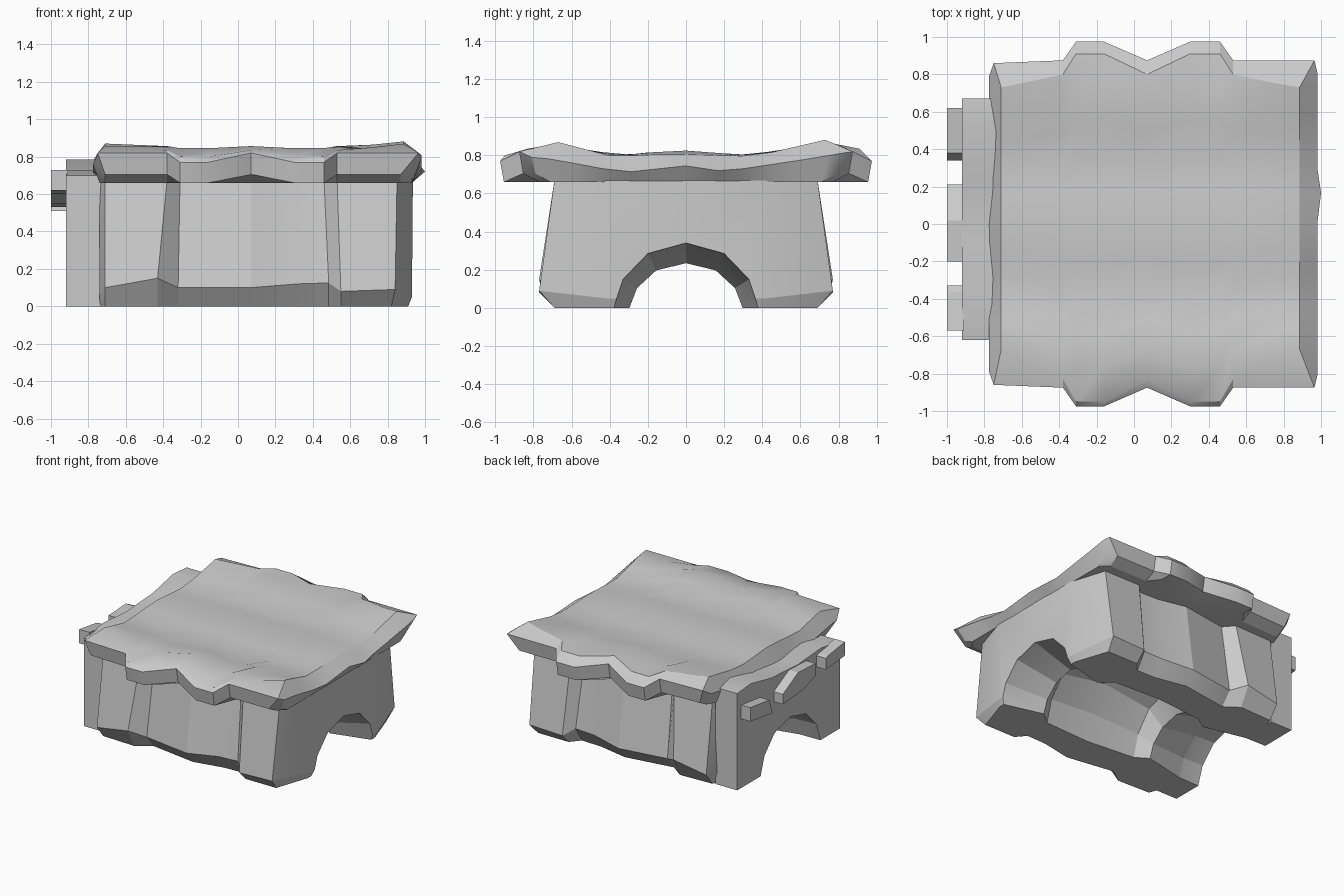
import bpy, bmesh, math

cube = bpy.data.objects.get("Cube")
if cube:
    bpy.data.objects.remove(cube)

stone = bpy.data.materials.new("grey_stone")
stone.use_nodes = True
GREY = (0.6, 0.6, 0.6, 1)
stone.diffuse_color = GREY
for node in stone.node_tree.nodes:
    if node.type == 'BSDF_PRINCIPLED':
        node.inputs["Base Color"].default_value = GREY


def finish(name, bm):
    """Turn a bmesh into a named object."""
    bmesh.ops.recalc_face_normals(bm, faces=bm.faces)
    mesh = bpy.data.meshes.new(name)
    bm.to_mesh(mesh)
    bm.free()
    mesh.materials.append(stone)
    obj = bpy.data.objects.new(name, mesh)
    bpy.context.collection.objects.link(obj)
    return obj


def activate(obj):
    bpy.ops.object.select_all(action='DESELECT')
    obj.select_set(True)
    bpy.context.view_layer.objects.active = obj


def smooth(obj, degrees):
    activate(obj)
    bpy.ops.object.shade_smooth_by_angle(angle=math.radians(degrees))


def loft(name, rings):
    """Skin a stack of equal rings and cap both ends."""
    bm = bmesh.new()
    rows = [[bm.verts.new(p) for p in ring] for ring in rings]
    n = len(rows[0])
    for a, b in zip(rows, rows[1:]):
        for i in range(n):
            j = (i + 1) % n
            bm.faces.new((a[i], a[j], b[j], b[i]))
    bm.faces.new(rows[0])
    bm.faces.new(rows[-1])
    return finish(name, bm)


def prism(name, outline, x0, x1):
    """Extrude a (y, z) outline along x."""
    return loft(name, [[(x, y, z) for y, z in outline] for x in (x0, x1)])


def lerp(table, v):
    if v <= table[0][0]:
        return table[0][1]
    for (a, p), (b, q) in zip(table, table[1:]):
        if v <= b:
            return p + (q - p) * (v - a) / (b - a)
    return table[-1][1]


# Body: corner piers with a recessed, faceted middle,
# as (x, depth, plinth x, plinth height)
wall = [(-.74, .6, -.74, .1), (-.71, .68, -.71, .1), (-.38, .69, -.43, .15),
        (-.31, .61, -.32, .1), (.07, .67, .07, .1), (.30, .62, .32, .12),
        (.46, .615, .485, .125), (.53, .69, .55, .08), (.85, .69, .84, .09),
        (.935, .42, .93, .05)]


def body_ring(level):
    points = []
    for x, d, plinth_x, h in wall:
        flare = .08 if d > .5 else 0
        if level == 0:
            points.append((plinth_x - (.02 if x > .8 else 0), d, 0))
        elif level == 1:
            points.append((plinth_x, d + flare, h))
        else:
            points.append((x, d, .67))
    return [(x, -d, z) for x, d, z in points] + [(x, d, z) for x, d, z in reversed(points)]


body = loft("body", [body_ring(i) for i in range(3)])

# End panel with an uneven top
panel = prism("end_panel", [(-.62, 0), (.67, 0), (.67, .77), (.5, .785), (.24, .73), (-.1, .71),
                            (-.38, .73), (-.62, .70)], -.92, -.73)

# Tunnel: arch that narrows at each end and widens into a vault in the middle
half = [(.38, -.1), (.38, 0), (.33, .15), (.2, .285)]
arch = half + [(0, .34)] + [(-y, z) for y, z in reversed(half)]
stations = [(1.1, 1, 1), (.92, 1, 1), (.6, .78, .69), (.5, 1, 1.15), (.1, 1.05, 1.4),
            (-.3, .95, 1.15), (-.4, .78, .69), (-.74, .98, .95), (-1.1, 1, 1)]
cutter = loft("tunnel_cutter", [[(x, y * w, z * h) for y, z in arch] for x, w, h in stations])
cutter.hide_render = True
for obj in (body, panel):
    activate(obj)
    mod = obj.modifiers.new("tunnel", 'BOOLEAN')
    mod.operation = 'DIFFERENCE'
    mod.solver = 'EXACT'
    mod.object = cutter
    bpy.ops.object.modifier_apply(modifier=mod.name)
    smooth(obj, 20)
bpy.data.objects.remove(cutter)

# Raised blocks on the end panel
prism("block_back", [(.34, .51), (.62, .55), (.62, .66), (.38, .63)], -1, -.91)
prism("block_middle", [(-.2, .6), (-.05, .55), (.21, .53), (.21, .61), (.02, .71), (-.2, .7)], -1, -.91)
prism("block_front", [(-.57, .62), (-.33, .6), (-.33, .69), (-.36, .7), (-.57, .73)], -1, -.91)

# Roof: wavy slab with a lobed, bevelled rim, as
# (inner x, rim x, rim depth, front inner depth, back inner depth, underside x)
columns = [(-.775, -.775, .79, .72, .74, -.74), (-.71, -.75, .86, .67, .73, -.71)]
for x, lobe in ((-.38, 0), (-.31, 1), (-.16, 1), (.07, 0), (.30, 1), (.46, 1), (.53, 0)):
    columns.append((x, x, .975, .95, .91, x) if lobe else (x, x, .875, .83, .80, x))
columns += [(.72, .75, .875, .74, .76, .72), (.885, .965, .875, .67, .73, .87),
            (.98, .98, .81, .72, .75, .93)]
RIM = .9
rows = [-1, -RIM, -.72, -.55, -.36, -.2, 0, .2, .36, .55, .72, RIM, 1]
crest = [(-.95, .80), (-.83, .835), (-.68, .86), (-.38, .795), (-.2, .815), (0, .825),
         (.2, .81), (.36, .80), (.73, .87), (.91, .835)]
side_edge = [(-.81, .79), (-.7, .78), (-.33, .71), (0, .745), (.2, .715), (.7, .79), (.81, .81)]
last_c, last_r = len(columns) - 1, len(rows) - 1


def roof_top(i, t):
    x, rim_x, rim, front, back, _ = columns[i]
    at_rim = abs(t) == 1
    y = rim * t if at_rim else (front if t < 0 else back) * t / RIM
    if i in (0, last_c):
        z = lerp(side_edge, y)
        return (x + (.02 if i and 0 < y < .3 else 0), y, z - (.03 if i == 0 else 0))
    if at_rim:
        return (rim_x, y, .82 - max(0, rim - .875) * .5)
    z = lerp(crest, y)
    if x > .8:
        z += .035 * abs(t) - .02
    elif rim > .9:
        z = min(z, .845)
    return (x, y, z)


def roof_bottom(i, t):
    _, _, rim, _, _, under_x = columns[i]
    at_rim = abs(t) == 1
    return (under_x, (rim - .02) * t, .705 if at_rim and rim < .9 else .66)


bm = bmesh.new()
top, bottom = [[[bm.verts.new(f(i, t)) for t in rows] for i in range(len(columns))]
               for f in (roof_top, roof_bottom)]
for g in (top, bottom):
    for i in range(last_c):
        for j in range(last_r):
            bm.faces.new((g[i][j], g[i + 1][j], g[i + 1][j + 1], g[i][j + 1]))
for i in range(last_c):
    for j in (0, last_r):
        bm.faces.new((top[i][j], top[i + 1][j], bottom[i + 1][j], bottom[i][j]))
for j in range(last_r):
    for i in (0, last_c):
        bm.faces.new((top[i][j], top[i][j + 1], bottom[i][j + 1], bottom[i][j]))
smooth(finish("roof", bm), 25)
